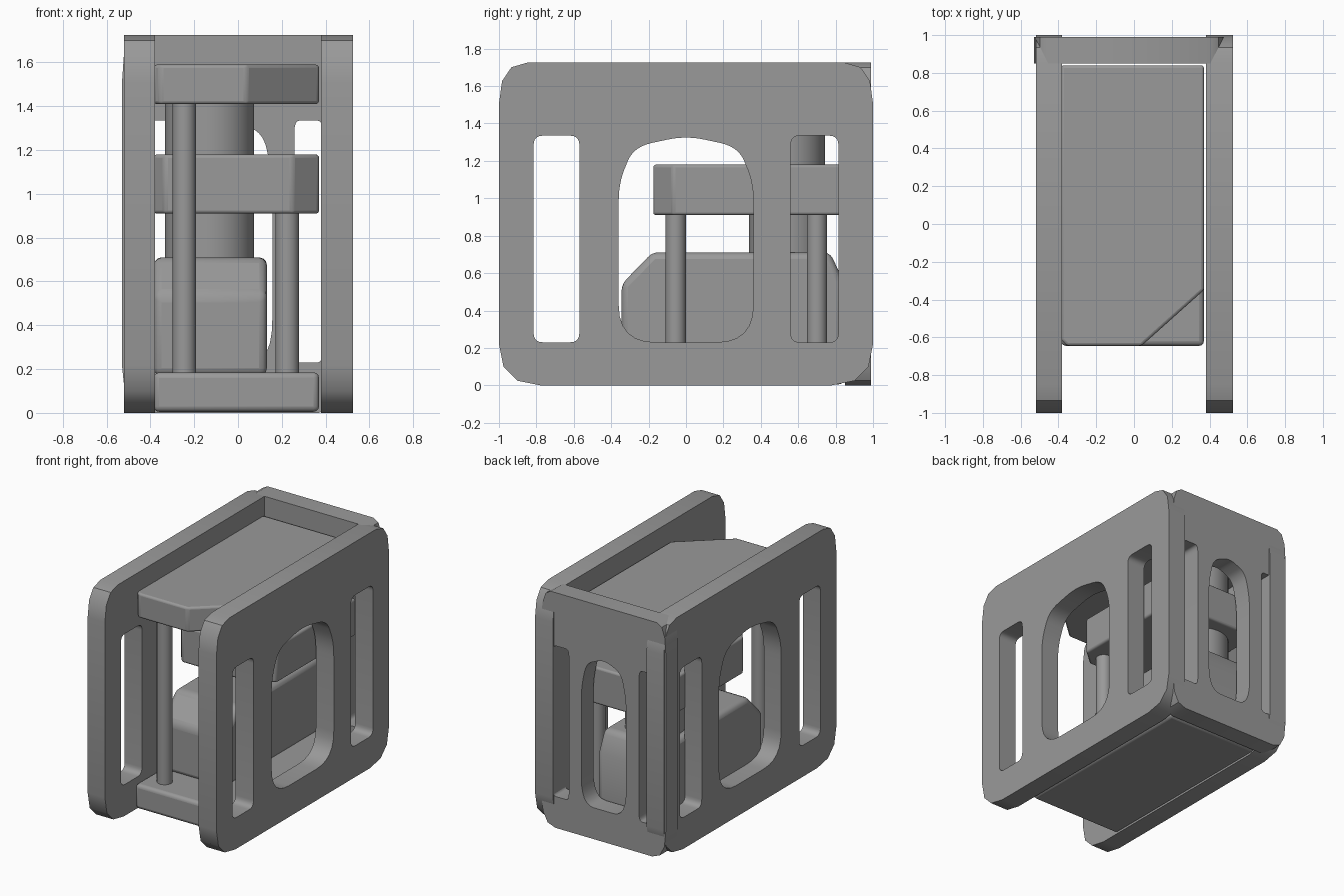
import bpy, bmesh
from math import pi
from mathutils import Vector

if "Cube" in bpy.data.objects:
    bpy.data.objects.remove(bpy.data.objects["Cube"])

# Dark grey finish
grey = bpy.data.materials.new('dark_grey')
grey.diffuse_color = (.32, .32, .32, 1)
grey.use_nodes = True
grey.node_tree.nodes["Principled BSDF"].inputs["Base Color"].default_value = grey.diffuse_color


def fillet(corners, steps=8):
    """Each corner: x, y, cut length before, cut length after."""
    out = []
    n = len(corners)
    for i, (x, y, a, b) in enumerate(corners):
        p = Vector((x, y))
        prev, nxt = Vector(corners[i - 1][:2]), Vector(corners[(i + 1) % n][:2])
        s, e = p + (prev - p).normalized() * a, p + (nxt - p).normalized() * b
        for k in range(steps + 1):
            t = k / steps
            out.append(s * (1 - t) ** 2 + p * 2 * t * (1 - t) + e * t * t)
    return out


def finish(obj):
    obj.data.materials.clear()
    obj.data.materials.append(grey)
    bpy.ops.object.select_all(action='DESELECT')
    obj.select_set(True)
    bpy.context.view_layer.objects.active = obj
    bpy.ops.object.shade_smooth_by_angle(angle=0.6)


def panel(name, loops, thickness, loc, rot, scale=1):
    cu = bpy.data.curves.new(name, 'CURVE')
    cu.dimensions, cu.fill_mode, cu.extrude = '2D', 'BOTH', thickness / 2
    for loop in loops:
        sp = cu.splines.new('POLY')
        sp.points.add(len(loop) - 1)
        for pt, v in zip(sp.points, loop):
            pt.co = (v.x * scale, v.y, 0, 1)
        sp.use_cyclic_u = True
    obj = bpy.data.objects.new(name, cu)
    obj.location, obj.rotation_euler = loc, rot
    bpy.context.collection.objects.link(obj)
    bpy.ops.object.select_all(action='DESELECT')
    obj.select_set(True)
    bpy.context.view_layer.objects.active = obj
    bpy.ops.object.convert(target='MESH')
    finish(bpy.context.object)


def prism(name, pts, lo, hi, axis='z', bevel=0.015):
    place = (lambda p, h: (p[0], p[1], h)) if axis == 'z' else (lambda p, h: (h, p[0], p[1]))
    bm = bmesh.new()
    rings = [[bm.verts.new(place(p, h)) for p in pts] for h in (lo, hi)]
    bm.faces.new(rings[0][::-1])
    bm.faces.new(rings[1])
    n = len(pts)
    for i in range(n):
        j = (i + 1) % n
        bm.faces.new((rings[0][i], rings[0][j], rings[1][j], rings[1][i]))
    bmesh.ops.recalc_face_normals(bm, faces=bm.faces)
    me = bpy.data.meshes.new(name)
    bm.to_mesh(me)
    bm.free()
    obj = bpy.data.objects.new(name, me)
    bpy.context.collection.objects.link(obj)
    mod = obj.modifiers.new('soft_edges', 'BEVEL')
    mod.width, mod.segments = bevel, 3
    finish(obj)


def post(name, x, y, r, lo, hi):
    bpy.ops.mesh.primitive_cylinder_add(vertices=32, radius=r, depth=hi - lo,
                                        location=(x, y, (lo + hi) / 2))
    bpy.context.object.name = name
    finish(bpy.context.object)


# Shared panel outline with two slots and an arched window
outline = fillet([(-1, 0, .22, .22), (1, 0, .22, .22),
                  (1, 1.725, .22, .15), (-1, 1.725, .15, .22)], 3)
arch = fillet([(-.36, .23, .2, .2), (.36, .23, .2, .2),
               (.36, 1.08, .1, .08), (.28, 1.275, .08, .1), (0, 1.335, .1, .1),
               (-.28, 1.275, .1, .08), (-.36, 1.08, .08, .1)], 6)
slots = [fillet([(a, .23, .05, .05), (b, .23, .05, .05),
                 (b, 1.335, .05, .05), (a, 1.335, .05, .05)], 5)
         for a, b in ((-.815, -.57), (.56, .815))]
loops = [outline, arch] + slots

# Outer panels
panel('left_panel', loops, .14, (-.45, 0, 0), (pi / 2, 0, pi / 2))
panel('right_panel', loops, .145, (.4525, 0, 0), (pi / 2, 0, pi / 2))
panel('back_panel', loops, .14, (-.025, .92, 0), (pi / 2, 0, 0), .505)

# Inner plates
L, R, F, B = -.385, .37, -.645, .84
base = [Vector(p) for p in ((L, F), (R, F), (R, B), (L, B))]
prism('base_plate', base, .005, .185, bevel=.025)
prism('top_plate', [(L, F + .03), (L + .03, F), (.04, F), (R, -.35), (R, B), (L, B)], 1.41, 1.59)
prism('middle_plate', [(L, -.11), (L + .05, -.175), (.25, -.175), (R, -.07), (R, B), (L, B)],
      .91, 1.18)

# Lower block with sloped ends
prism('lower_block', [(-.345, .17), (B, .17), (B, .56), (.77, .71), (-.18, .71), (-.345, .54)],
      L, .132, 'x', .035)

# Column and posts
post('main_column', -.13, .54, .203, .70, 1.42)
post('front_post', -.245, -.5, .053, .18, 1.42)
for label, y in (('middle', -.055), ('rear', .70)):
    post(label + '_post', .225, y, .054, .18, .92)
